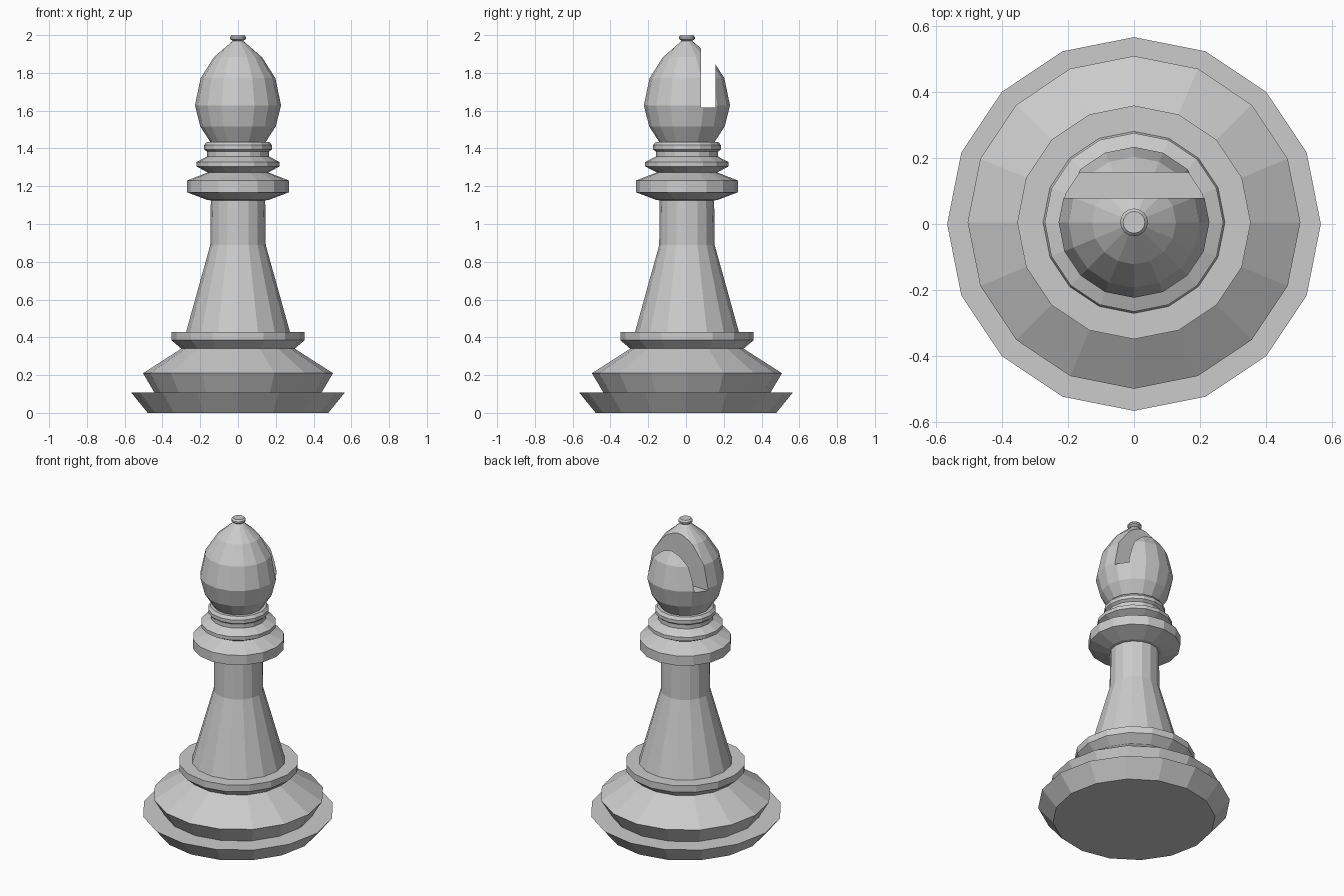
import bpy, bmesh
from math import cos, sin, pi

if "Cube" in bpy.data.objects:
    bpy.data.objects.remove(bpy.data.objects["Cube"])

SIDES = 16
OFFSET = 0.005  # upper parts sit a hair behind the foot


def lathe(name, profile, y=OFFSET):
    """Spin (radius, z) points around z; a radius of 0 closes the end."""
    bm = bmesh.new()
    rings = []
    for r, z in profile:
        if r == 0:
            rings.append([bm.verts.new((0, y, z))])
        else:
            rings.append([bm.verts.new((r * cos(2 * pi * i / SIDES),
                                        y + r * sin(2 * pi * i / SIDES), z))
                          for i in range(SIDES)])
    for a, b in zip(rings, rings[1:]):
        for i in range(SIDES):
            j = (i + 1) % SIDES
            if len(a) == 1:
                bm.faces.new((a[0], b[j], b[i]))
            elif len(b) == 1:
                bm.faces.new((a[i], a[j], b[0]))
            else:
                bm.faces.new((a[i], a[j], b[j], b[i]))
    mesh = bpy.data.meshes.new(name)
    bm.to_mesh(mesh)
    bm.free()
    obj = bpy.data.objects.new(name, mesh)
    bpy.context.collection.objects.link(obj)
    return obj


# Foot and stepped base
lathe("foot", [(0, 0), (0.478, 0), (0.565, 0.107), (0.43, 0.107)], y=0)
lathe("base", [(0.442, 0.107), (0.503, 0.21), (0.30, 0.34)])
lathe("base_ring", [(0.30, 0.34), (0.353, 0.385), (0.353, 0.428), (0.275, 0.428)])

# Tapered stem
lathe("stem", [(0.275, 0.428), (0.147, 0.888), (0.144, 1.125)])

# Stacked collars
lathe("collar", [(0.144, 1.125), (0.162, 1.127), (0.27, 1.168), (0.27, 1.23), (0.16, 1.273)])
lathe("neck_rings", [(0.16, 1.273), (0.221, 1.305), (0.221, 1.328), (0.164, 1.357),
                     (0.164, 1.383), (0.18, 1.395), (0.18, 1.417), (0.166, 1.435),
                     (0.14, 1.435)])

# Head with its diagonal-cut notch
head = lathe("head", [(0, 1.435), (0.147, 1.435), (0.2, 1.517), (0.228, 1.628), (0.198, 1.772),
                      (0.127, 1.883), (0.025, 1.972), (0, 1.972)])
bpy.ops.mesh.primitive_cube_add(size=1, location=(0, 0.117, 1.866))
cutter = bpy.context.object
cutter.name = "notch_cutter"
cutter.scale = (1, 0.076, 0.5)
cutter.hide_render = True
cutter.display_type = 'WIRE'
notch = head.modifiers.new("notch", 'BOOLEAN')
notch.operation = 'DIFFERENCE'
notch.solver = 'EXACT'
notch.object = cutter

# Small button on top
lathe("finial", [(0.025, 1.967), (0.042, 1.98), (0.042, 1.99), (0.033, 2.0), (0, 2.0)])
